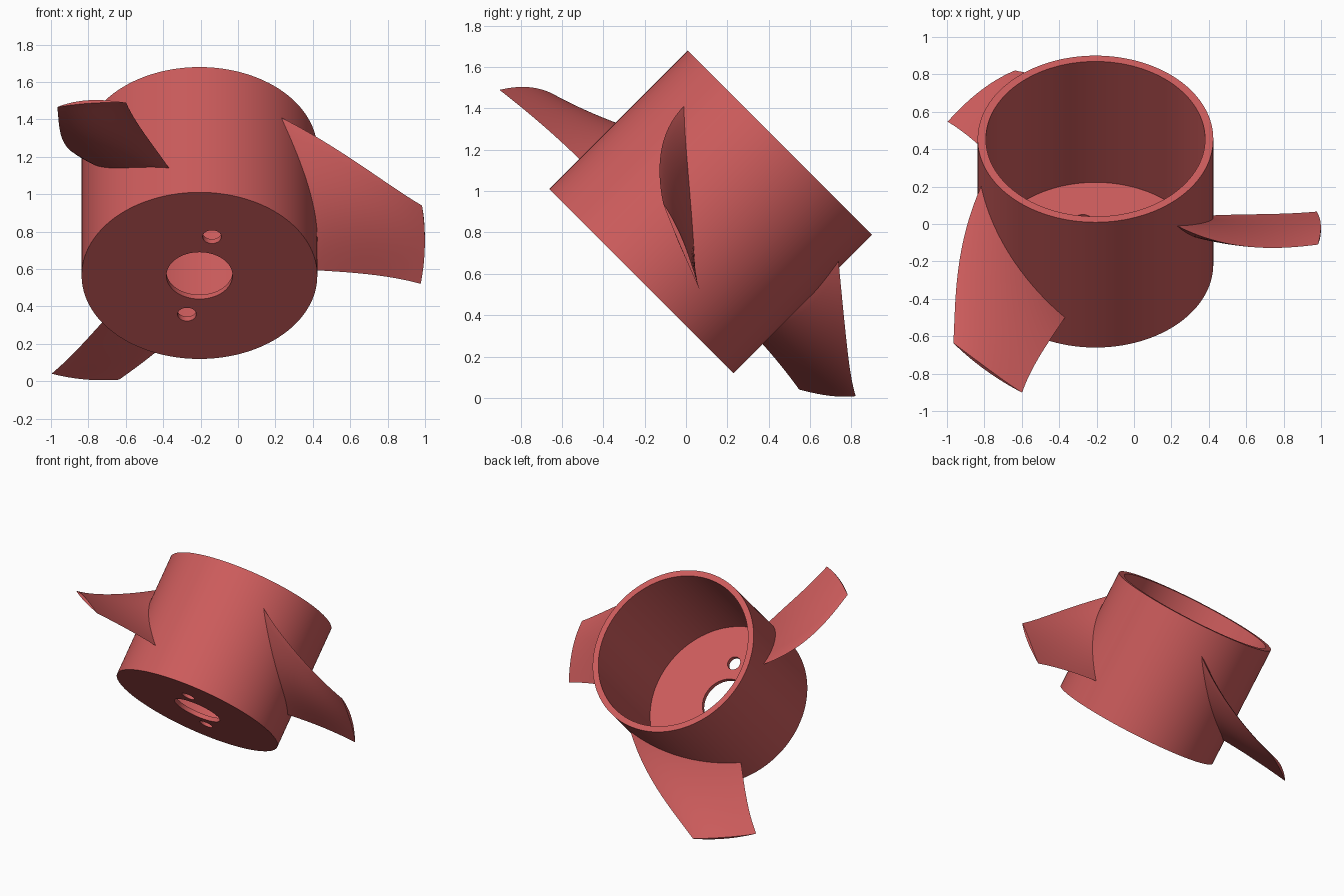
import bpy, bmesh
from math import radians, sin, cos, pi
from mathutils import Matrix

if "Cube" in bpy.data.objects:
    bpy.data.objects.remove(bpy.data.objects["Cube"])

# Tilted frame: origin at the centre of the closed end, local z along the hub axis
FRAME = Matrix.Translation((-0.206, -0.215, 0.565)) @ Matrix.Rotation(radians(-45), 4, 'X')
R, H, R_IN, FLOOR, R_TIP = 0.63, 0.947, 0.586, 0.033, 1.205

red = bpy.data.materials.new("red_plastic")
red.diffuse_color = (0.61, 0.107, 0.107, 1)
red.use_nodes = True
red.node_tree.nodes["Principled BSDF"].inputs["Base Color"].default_value = red.diffuse_color


def add_object(name, bm):
    bmesh.ops.recalc_face_normals(bm, faces=bm.faces)
    mesh = bpy.data.meshes.new(name)
    bm.to_mesh(mesh)
    bm.free()
    mesh.materials.append(red)
    ob = bpy.data.objects.new(name, mesh)
    bpy.context.collection.objects.link(ob)
    ob.matrix_world = FRAME
    return ob


def cylinder(name, r, z0, z1, x=0, y=0, sides=128):
    bm = bmesh.new()
    bmesh.ops.create_cone(bm, cap_ends=True, segments=sides, radius1=r, radius2=r,
                          depth=z1 - z0, matrix=Matrix.Translation((x, y, (z0 + z1) / 2)))
    return add_object(name, bm)


def smooth(ob):
    bpy.ops.object.select_all(action='DESELECT')
    ob.select_set(True)
    bpy.context.view_layer.objects.active = ob
    bpy.ops.object.shade_smooth_by_angle(angle=radians(30))


# Hub: cup with a shaft hole and two small pin holes in its floor
hub = cylinder("hub", R, 0, H)
cutters = [cylinder("cut_bore", R_IN, FLOOR, H + 0.2),
           cylinder("cut_shaft_hole", 0.177, -0.1, 0.1, sides=64),
           cylinder("cut_pin_hole_a", 0.05, -0.1, 0.1, 0.067, -0.293, 32),
           cylinder("cut_pin_hole_b", 0.05, -0.1, 0.1, -0.067, 0.293, 32)]
bpy.context.view_layer.objects.active = hub
for c in cutters:
    c.hide_render = True
    mod = hub.modifiers.new(c.name, 'BOOLEAN')
    mod.operation, mod.solver, mod.object = 'DIFFERENCE', 'EXACT', c
    bpy.ops.object.modifier_apply(modifier=mod.name)
for c in cutters:
    bpy.data.objects.remove(c)
smooth(hub)


def curve(r, a, b, c):
    """Quadratic through values at the root, middle and tip radii."""
    r0, r1, r2 = R, 0.928, R_TIP
    return (a * (r - r1) * (r - r2) / ((r0 - r1) * (r0 - r2))
            + b * (r - r0) * (r - r2) / ((r1 - r0) * (r1 - r2))
            + c * (r - r0) * (r - r1) / ((r2 - r0) * (r2 - r1)))


# Blade: swept, twisted, lens-shaped sections from just inside the wall to the tip
def blade(name, turn, rows=24, cols=24):
    bm = bmesh.new()
    rings = []
    for i in range(rows + 1):
        r = 0.612 + (R_TIP - 0.612) * i / rows
        t = min(1, max(0, (r - R) / (R_TIP - R)))
        a0, z0 = curve(r, -46, -22.6, -9.1), curve(r, 0.742, 0.484, 0.339)
        a1, z1 = curve(r, 15, 11.5, 11), curve(r, 0.205, 0.194, 0.168)
        top = 0.02
        low = 0.10 * (1 - t) ** 1.3 + 0.004

        def point(s, bulge):
            a = radians(a0 + (a1 - a0) * s + turn)
            z = z0 + (z1 - z0) * s + bulge * sin(pi * s ** 0.85)
            return bm.verts.new((r * cos(a), r * sin(a), z))

        rings.append([point(j / cols, top) for j in range(cols + 1)]
                     + [point(j / cols, -low) for j in range(cols - 1, 0, -1)])
    n = len(rings[0])
    for p, q in zip(rings, rings[1:]):
        for j in range(n):
            k = (j + 1) % n
            bm.faces.new((p[j], p[k], q[k], q[j]))
    # Close the root and tip with strips across the section
    for ring in (rings[0], rings[-1]):
        for j in range(cols):
            quad = [ring[j], ring[j + 1], ring[(n - j - 1) % n], ring[(n - j) % n]]
            bm.faces.new(list(dict.fromkeys(quad)))
    smooth(add_object(name, bm))


for i in range(3):
    blade(f"blade_{i + 1}", 120 * i)
